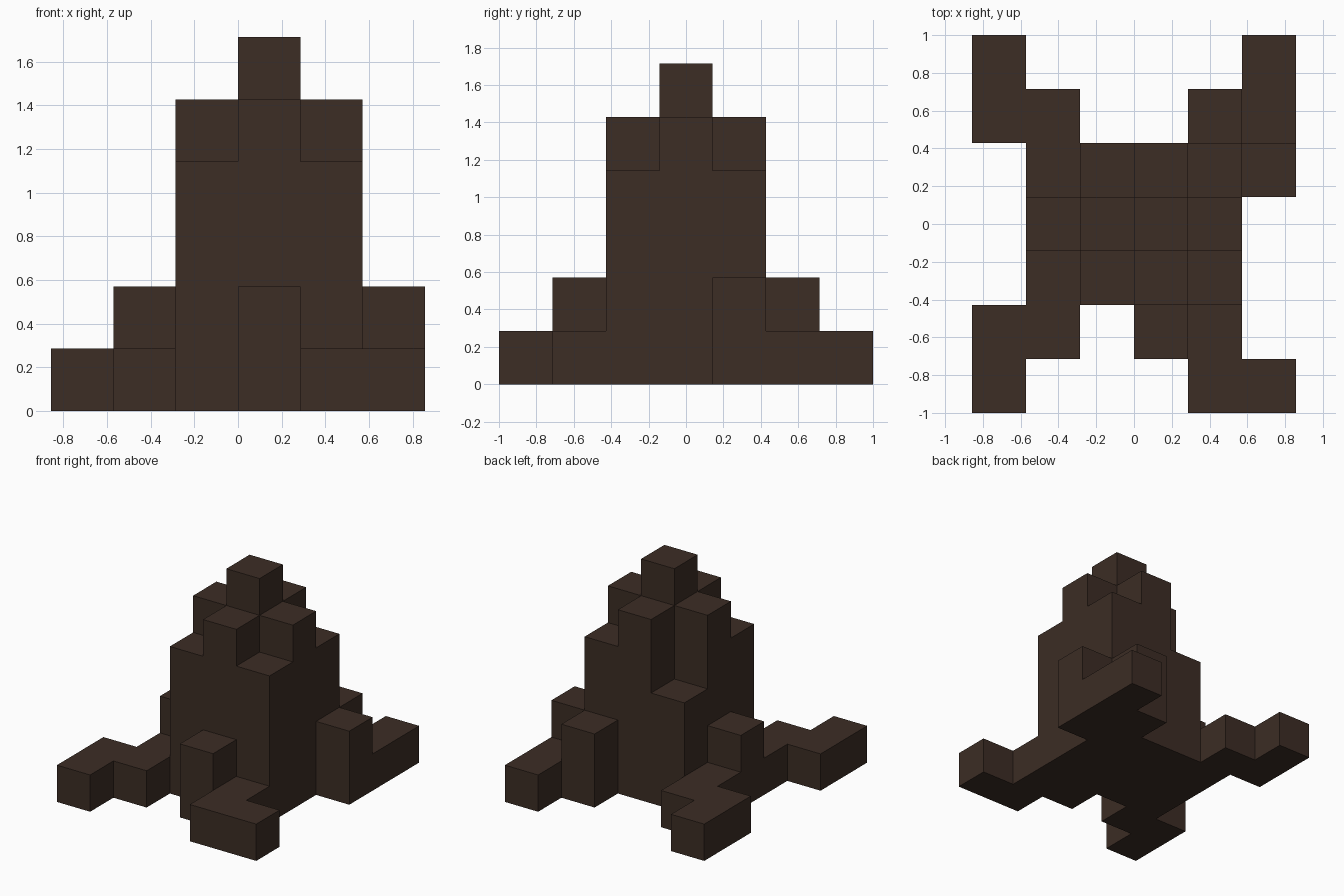
import bpy
import bmesh
from mathutils import Vector

cube = bpy.data.objects.get("Cube")
if cube:
    bpy.data.objects.remove(cube, do_unlink=True)

# Dark bark, the only colour
bark = bpy.data.materials.new("dark_bark")
bark.use_nodes = True
colour = (0.045, 0.026, 0.018, 1)
bark.diffuse_color = colour
bsdf = bark.node_tree.nodes["Principled BSDF"]
bsdf.inputs["Base Color"].default_value = colour
bsdf.inputs["Roughness"].default_value = 0.9

# Block heights seen as a plan: back row first, model's right to left
PLAN = ["1....1",
        "11..21",
        ".13542",
        ".2565.",
        ".1454.",
        "11.21.",
        "1...11"]
ROWS, COLS = len(PLAN), len(PLAN[0])
SIZE = 2 / ROWS


def height(i, j):
    if 0 <= i < COLS and 0 <= j < ROWS:
        cell = PLAN[ROWS - 1 - j][i]
        return 0 if cell == "." else int(cell)
    return 0


def filled(cell):
    return 0 <= cell[2] < height(cell[0], cell[1])


def part_of(i, j):
    """Central trunk, otherwise one root per corner."""
    if 2 <= i <= 4 and 2 <= j <= 4:
        return "trunk"
    return ("back" if j >= 2 else "front") + ("_left" if i >= 3 else "_right") + "_root"


def add_side(bm, cell, axis, sign):
    """Add one outward-facing square of a block."""
    u, v = (axis + 1) % 3, (axis + 2) % 3
    corners = []
    for a, b in ((0, 0), (1, 0), (1, 1), (0, 1)):
        p = Vector(cell)
        p[axis] += sign > 0
        p[u] += a
        p[v] += b
        p -= Vector((COLS / 2, ROWS / 2, 0))
        corners.append(bm.verts.new(p * SIZE))
    bm.faces.new(corners if sign > 0 else corners[::-1])


# Gather the outer skin of every part
parts = {}
for i in range(COLS):
    for j in range(ROWS):
        for k in range(height(i, j)):
            bm = parts.setdefault(part_of(i, j), bmesh.new())
            for axis in range(3):
                for sign in (-1, 1):
                    beside = [i, j, k]
                    beside[axis] += sign
                    if not filled(beside):
                        add_side(bm, (i, j, k), axis, sign)

# Merge flat areas and create the objects
for name, bm in parts.items():
    bmesh.ops.remove_doubles(bm, verts=bm.verts, dist=0.001)
    bmesh.ops.dissolve_limit(bm, angle_limit=0.01, verts=bm.verts, edges=bm.edges)
    mesh = bpy.data.meshes.new(name)
    bm.to_mesh(mesh)
    bm.free()
    mesh.materials.append(bark)
    bpy.context.collection.objects.link(bpy.data.objects.new(name, mesh))
